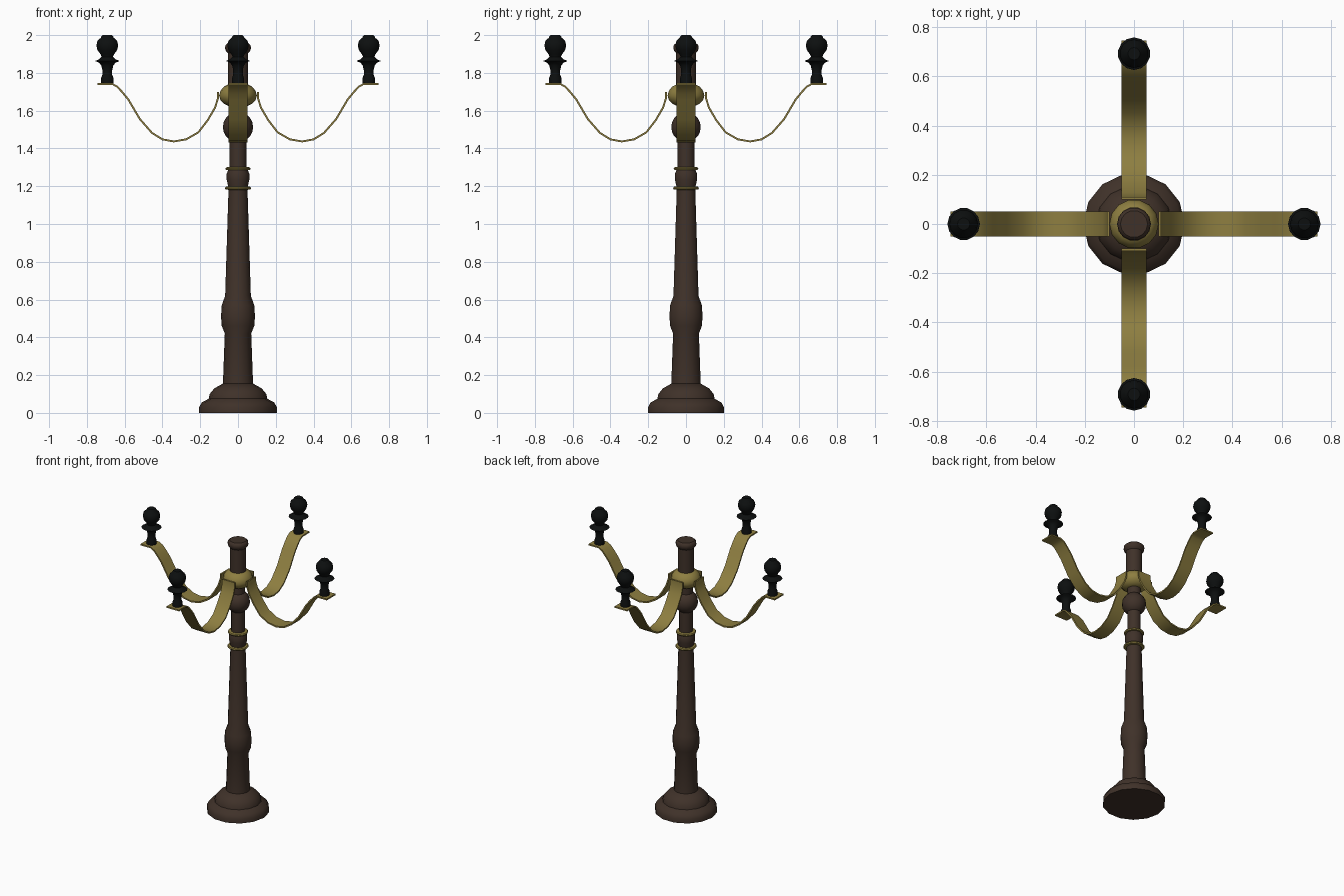
import bpy, math
from mathutils import Vector, Matrix

if "Cube" in bpy.data.objects:
    bpy.data.objects.remove(bpy.data.objects["Cube"])

SIDES = 14


def material(name, rgb):
    m = bpy.data.materials.new(name)
    m.diffuse_color = (*rgb, 1)
    m.use_nodes = True
    m.node_tree.nodes["Principled BSDF"].inputs["Base Color"].default_value = m.diffuse_color
    return m


BROWN = material("dark brown", (0.05, 0.031, 0.022))
GOLD = material("aged gold", (0.27, 0.21, 0.052))
BLACK = material("black", (0.004, 0.005, 0.005))


def make(name, verts, faces, mat):
    me = bpy.data.meshes.new(name)
    me.from_pydata(verts, [], faces)
    me.materials.append(mat)
    ob = bpy.data.objects.new(name, me)
    bpy.context.collection.objects.link(ob)
    return ob


def lathe(name, profile, mat, centre=(0, 0), turn=0):
    """Revolve (radius, z) points, listed bottom to top, with capped ends."""
    verts, faces = [], []
    for r, z in profile:
        for k in range(SIDES):
            a = turn + 2 * math.pi * k / SIDES
            verts.append((centre[0] + r * math.cos(a), centre[1] + r * math.sin(a), z))
    for i in range(len(profile) - 1):
        for k in range(SIDES):
            n = (k + 1) % SIDES
            faces.append((i * SIDES + k, i * SIDES + n, (i + 1) * SIDES + n, (i + 1) * SIDES + k))
    faces.append(tuple(reversed(range(SIDES))))
    top = (len(profile) - 1) * SIDES
    faces.append(tuple(range(top, top + SIDES)))
    return make(name, verts, faces, mat)


def ribbon(name, path, half_width, thick, mat, angle):
    """Flat strip following an (x, z) path, turned about the pole."""
    verts, faces = [], []
    rot = Matrix.Rotation(angle, 3, 'Z')
    for i, p in enumerate(path):
        a, b = Vector(path[max(i - 1, 0)]), Vector(path[min(i + 1, len(path) - 1)])
        t = (b - a).normalized()
        n = Vector((-t.y, t.x)) * thick / 2
        for side, y in ((1, -half_width), (1, half_width), (-1, half_width), (-1, -half_width)):
            verts.append(rot @ Vector((p[0] + side * n.x, y, p[1] + side * n.y)))
    for i in range(len(path) - 1):
        for k in range(4):
            m = (k + 1) % 4
            faces.append((i * 4 + k, (i + 1) * 4 + k, (i + 1) * 4 + m, i * 4 + m))
    e = (len(path) - 1) * 4
    faces += [(0, 1, 2, 3), (e + 3, e + 2, e + 1, e)]
    return make(name, verts, faces, mat)


# Stepped foot and tapering shaft
lathe("base", [(0.206, 0), (0.206, 0.03), (0.192, 0.055), (0.155, 0.075), (0.15, 0.1),
               (0.125, 0.13), (0.08, 0.155)], BROWN)
lathe("lower_shaft", [(0.08, 0.15), (0.07, 0.42), (0.086, 0.46), (0.09, 0.51), (0.086, 0.57),
                      (0.068, 0.62), (0.05, 1.19)], BROWN)
lathe("shaft_neck", [(0.05, 1.19), (0.06, 1.235), (0.06, 1.265), (0.05, 1.29)], BROWN)
lathe("upper_shaft", [(0.045, 1.28), (0.045, 1.65)], BROWN)

# Gold rings around the shaft
for name, z, r in (("lower_ring", 1.19, 0.07), ("upper_ring", 1.293, 0.067)):
    lathe(name, [(r - 0.02, z - 0.009), (r - 0.004, z - 0.007), (r, z),
                 (r - 0.004, z + 0.007), (r - 0.02, z + 0.009)], GOLD)

# Ball below the arms
lathe("pole_ball", [(max(0.08 * math.sin(math.pi * i / 10), 0.008), 1.513 - 0.08 * math.cos(math.pi * i / 10))
                    for i in range(11)], BROWN)

# Gold collar that carries the arms
lathe("collar", [(0.05, 1.625), (0.075, 1.637), (0.093, 1.657), (0.1, 1.68),
                 (0.093, 1.705), (0.075, 1.727), (0.05, 1.74)], GOLD)

# Pole top with a rolled cap
lathe("pole_top", [(0.054, 1.72), (0.054, 1.905), (0.064, 1.915), (0.069, 1.932),
                   (0.066, 1.948), (0.055, 1.957)], BROWN)

# Four curved arms, each with a black lamp fitting
arm_path = [(0.105, 1.70), (0.106, 1.665), (0.122, 1.615), (0.16, 1.55), (0.21, 1.485),
            (0.275, 1.448), (0.34, 1.437), (0.40, 1.448), (0.455, 1.482), (0.52, 1.556),
            (0.58, 1.658), (0.61, 1.695), (0.638, 1.726), (0.665, 1.741), (0.745, 1.741)]
lamp_profile = [(0.033, 1.742), (0.033, 1.772), (0.026, 1.79), (0.026, 1.815), (0.032, 1.84),
                (0.045, 1.855), (0.066, 1.863), (0.045, 1.871), (0.03, 1.885), (0.035, 1.898),
                (0.052, 1.92), (0.058, 1.945), (0.052, 1.97), (0.034, 1.986), (0.031, 1.994),
                (0.025, 2.0)]
for name, a in (("right", 0), ("back", 90), ("left", 180), ("front", 270)):
    a = math.radians(a)
    ribbon(name + "_arm", arm_path, 0.05, 0.01, GOLD, a)
    lathe(name + "_lamp", lamp_profile, BLACK, (0.692 * math.cos(a), 0.692 * math.sin(a)), a)

# Smooth shading that keeps hard edges
for ob in bpy.context.collection.objects:
    ob.select_set(True)
    bpy.context.view_layer.objects.active = ob
bpy.ops.object.shade_smooth_by_angle(angle=math.radians(40))
